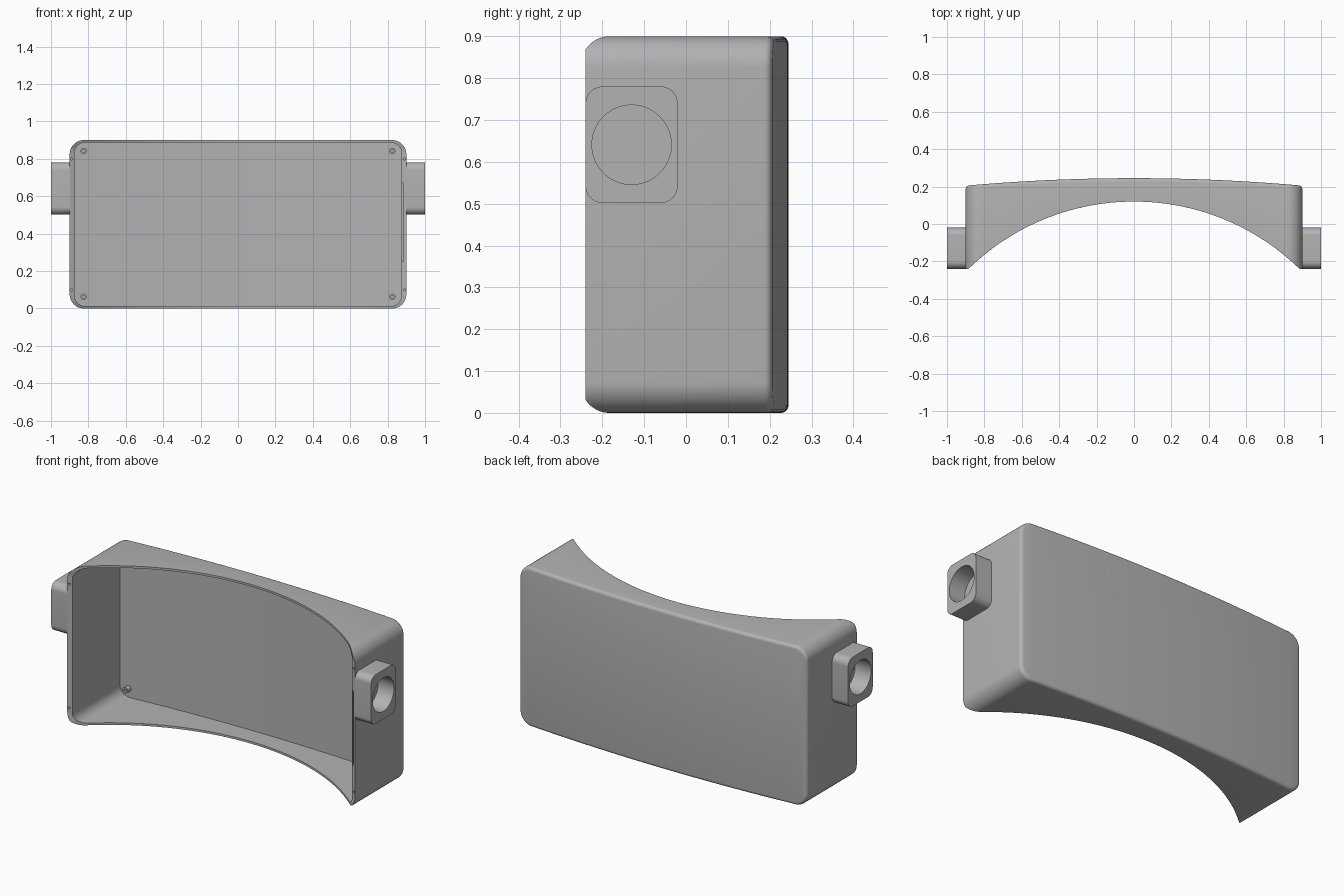
import bpy, bmesh, math

if "Cube" in bpy.data.objects:
    bpy.data.objects.remove(bpy.data.objects["Cube"])

GREY = (0.45, 0.45, 0.45, 1)
plastic = bpy.data.materials.new("grey plastic")
plastic.use_nodes = True
plastic.diffuse_color = GREY
plastic.node_tree.nodes["Principled BSDF"].inputs["Base Color"].default_value = GREY

MID = 0.45          # height of the housing centre line
WALL = 0.012        # thickness of back, top and bottom
FRONT_R, BACK_R = 1.268, 10.1


def front_y(x):
    """Concave front edge, flat at the two tips."""
    return max(-0.24, 0.12 - FRONT_R + math.sqrt(FRONT_R ** 2 - x * x))


def back_y(x):
    """Slightly bowed back."""
    return 0.245 - BACK_R + math.sqrt(BACK_R ** 2 - x * x)


def outline(hx, hz, r, depth, corner=10, span=48):
    """Rounded rectangle in xz, with y following a depth function."""
    half = [math.pi / 2 * i / corner for i in range(corner + 1)]
    right = [(hx - r + r * math.sin(t), hz - r + r * math.cos(t)) for t in half]
    flat = [((hx - r) * (2 * i / span - 1), hz) for i in range(1, span)]
    top = [(-x, z) for x, z in reversed(right)] + flat + right
    ring = top + [(x, -z) for x, z in reversed(top)]
    return [(x, depth(x), MID + z) for x, z in ring]


def loft(name, rings, strip_caps=False):
    """Skin a list of rings and close both ends, or join the ends to each other."""
    bm = bmesh.new()
    loops = [[bm.verts.new(p) for p in ring] for ring in rings]
    n = len(loops[0])
    for a, b in zip(loops, loops[1:]):
        for i in range(n):
            j = (i + 1) % n
            bm.faces.new((a[i], a[j], b[j], b[i]))
    for loop in (loops[0], loops[-1]):
        if strip_caps:
            for i in range(n // 2 - 1):
                bm.faces.new((loop[i], loop[i + 1], loop[n - 2 - i], loop[n - 1 - i]))
        else:
            bm.faces.new(loop)
    bmesh.ops.recalc_face_normals(bm, faces=bm.faces)
    mesh = bpy.data.meshes.new(name)
    bm.to_mesh(mesh)
    bm.free()
    mesh.materials.append(plastic)
    obj = bpy.data.objects.new(name, mesh)
    bpy.context.collection.objects.link(obj)
    return obj


def circle(r, count, start=0):
    return [(r * math.cos(start + math.tau * i / count),
             r * math.sin(start + math.tau * i / count)) for i in range(count)]


def smooth(obj):
    bpy.ops.object.select_all(action="DESELECT")
    obj.select_set(True)
    bpy.context.view_layer.objects.active = obj
    bpy.ops.object.shade_smooth_by_angle(angle=math.radians(30))


# Housing: inner back, inner wall, rim, outer wall, rounded back edge
BEVEL = 0.018
rings = [outline(0.875, MID - WALL, 0.06, lambda x: back_y(x) - WALL),
         outline(0.875, MID - WALL, 0.06, front_y),
         outline(0.9, MID, 0.075, front_y)]
for step in range(6):
    t = math.pi / 2 * step / 5
    inset = BEVEL * (1 - math.cos(t))
    drop = BEVEL * (1 - math.sin(t))
    rings.append(outline(0.9 - inset, MID - inset, 0.075 - inset,
                         lambda x: back_y(x) - drop))
housing = loft("housing", rings, strip_caps=True)

# Pin holes in the side rims and a long slot in the left rim
cutters = []
for side in (-1, 1):
    for z in (0.1, 0.8):
        ends = [[(side * 0.89 + a, y, z + b) for a, b in circle(0.006, 16)]
                for y in (-0.3, -0.2)]
        cutters.append(loft("pin_hole_cutter", ends))
slot = [(0.877, 0.25), (0.886, 0.25), (0.886, 0.67), (0.877, 0.67)]
cutters.append(loft("slot_cutter", [[(x, y, z) for x, z in slot] for y in (-0.3, -0.18)]))
bpy.context.view_layer.objects.active = housing
for cutter in cutters:
    cutter.hide_render = True
    mod = housing.modifiers.new("cut", "BOOLEAN")
    mod.operation = "DIFFERENCE"
    mod.solver = "EXACT"
    mod.object = cutter
    bpy.ops.object.modifier_apply(modifier=mod.name)
    bpy.data.objects.remove(cutter)
smooth(housing)

# Side lugs: rounded blocks with a round socket
CORNER = 11
block = []
for q, (sy, sz) in enumerate([(1, 1), (-1, 1), (-1, -1), (1, -1)]):
    for i in range(CORNER + 1):
        t = math.pi / 2 * (q + i / CORNER)
        block.append((sy * 0.07 + 0.04 * math.cos(t), sz * 0.099 + 0.04 * math.sin(t)))
socket = circle(0.095, len(block), math.pi / len(block))
for side, label in ((1, "left"), (-1, "right")):
    layers = [(block, 0.899), (block, 1.0), (socket, 1.0), (socket, 0.901)]
    smooth(loft(label + "_lug", [[(side * x, y - 0.13, z + 0.641) for y, z in ring]
                                 for ring, x in layers]))

# Screw bosses inside the back corners
for side, label in ((1, "left"), (-1, "right")):
    for z, level in ((0.062, "lower"), (0.842, "upper")):
        base = back_y(0.825) - WALL
        layers = [(0.017, base + 0.004), (0.017, base - 0.03),
                  (0.008, base - 0.03), (0.008, base - 0.002)]
        smooth(loft(f"{level}_{label}_boss",
                    [[(side * 0.825 + a, y, z + b) for a, b in circle(r, 24)]
                     for r, y in layers]))
